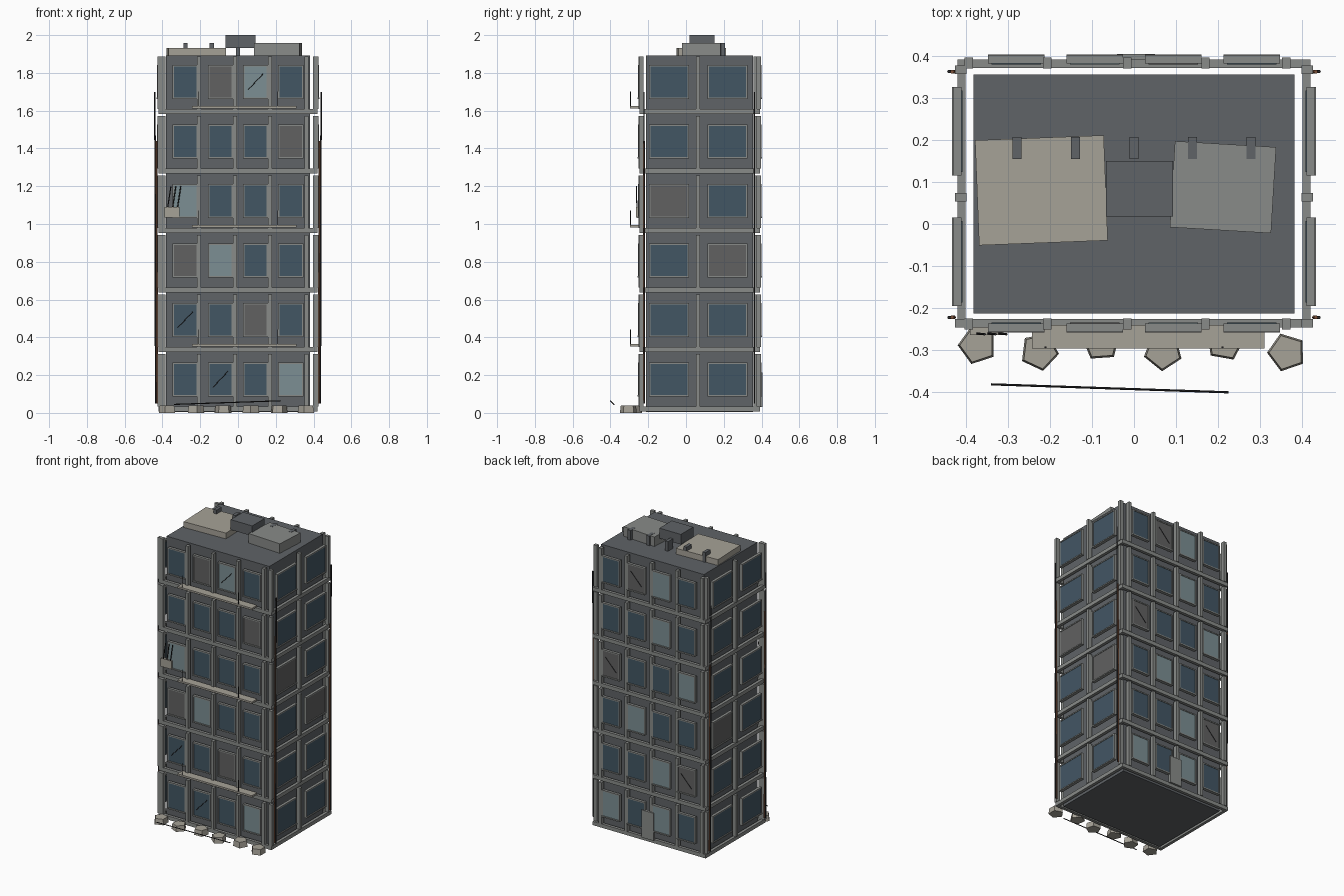
import bpy, bmesh
from math import radians, atan2, hypot
from mathutils import Matrix, Vector

if "Cube" in bpy.data.objects:
    bpy.data.objects.remove(bpy.data.objects["Cube"])

PAL = {
    "wall": (0.115, 0.125, 0.135), "concrete": (0.25, 0.26, 0.25), "tan": (0.38, 0.36, 0.31),
    "glass": (0.055, 0.093, 0.127), "pale": (0.2, 0.275, 0.295), "board": (0.12, 0.12, 0.12),
    "black": (0.02, 0.02, 0.022), "rust": (0.2, 0.08, 0.04),
}
mats, parts = {}, {}
for n, c in PAL.items():
    mats[n] = bpy.data.materials.new(n)
    mats[n].diffuse_color = (*c, 1)


def part(name, mat):
    return parts.setdefault(name, (bmesh.new(), mat))[0]


def box(name, mat, lo, hi, frame=Matrix(), rot=0.0):
    """Box between two corners, spun about its own z, inside a frame."""
    lo, hi = Vector(lo), Vector(hi)
    m = Matrix.Translation((lo + hi) / 2) @ Matrix.Rotation(radians(rot), 4, 'Z')
    bmesh.ops.create_cube(part(name, mat), size=1, matrix=frame @ m @ Matrix.Diagonal((*(hi - lo), 1)))


def rod(name, mat, a, b, r=0.003, frame=Matrix()):
    a, b = frame @ Vector(a), frame @ Vector(b)
    q = (b - a).to_track_quat('Z', 'Y').to_matrix().to_4x4()
    bmesh.ops.create_cone(part(name, mat), cap_ends=True, segments=6, radius1=r, radius2=r,
                          depth=(b - a).length, matrix=Matrix.Translation((a + b) / 2) @ q)


H = 0.315
FLOORS = 6

# Inner core
box("core", "wall", (-0.382, -0.213, 0.006), (0.382, 0.355, 1.893))


def face(out, origin):
    """Frame with local x along the wall, y outward, z up."""
    u = Vector((1, 0, 0)) if out[1] else Vector((0, 1, 0))
    o = Vector(out)
    m = Matrix((u, o, (0, 0, 1))).transposed().to_4x4()
    m.translation = origin
    return m


# Window codes per floor, ground up: d dark, p pale, b boarded, capital = cracked
LONG = [-0.28, -0.093, 0.093, 0.28]
LONG_P = [-0.393, -0.206, -0.016, 0.17, 0.362]
SIDE = [-0.09, 0.22]
SIDE_P = [-0.236, 0.064, 0.367]
FACES = [
    ("front", face((0, -1, 0), (0, -0.226, 0)), LONG, LONG_P, 0.118, (-0.42, 0.42),
     ["dDdp", "Ddbd", "bpdd", "pddd", "dddb", "dbPd"]),
    ("back", face((0, 1, 0), (0, 0.371, 0)), LONG, LONG_P, 0.118, (-0.42, 0.42),
     ["dpdp", "Bpdd", "ddpd", "pddB", "dpdd", "dpBd"]),
    ("right", face((1, 0, 0), (0.4, 0, 0)), SIDE, SIDE_P, 0.194, (-0.246, 0.391),
     ["dd", "dd", "db", "bd", "dd", "dd"]),
    ("left", face((-1, 0, 0), (-0.4, 0, 0)), SIDE, SIDE_P, 0.194, (-0.246, 0.391),
     ["dd", "dd", "db", "dd", "dd", "dd"]),
]
KIND = {"d": "glass", "p": "pale", "b": "board"}

for side, M, bays, posts, w, (u0, u1), codes in FACES:
    for k in range(FLOORS):
        z = k * H
        # Floor band and the pilasters standing on it
        box(side + "_floor_bands", "concrete", (u0, 0, z + 0.008), (u1, 0.02, z + 0.033), M)
        for p in posts:
            box(side + "_pilasters", "concrete", (p - 0.01, -0.002, z + 0.033),
                (p + 0.01, 0.025, z + 0.312), M)
        # Panes with surround
        z0, z1 = z + 0.095, z + 0.26
        for c, code in zip(bays, codes[k]):
            kind = KIND[code.lower()]
            a, b = c - w / 2, c + w / 2
            box(f"{side}_{kind}_panes", kind, (a, 0.008, z0), (b, 0.026, z1), M)
            nm, t = side + "_window_frames", 0.008
            box(nm, "concrete", (a - t, 0.01, z0), (a, 0.029, z1), M)
            box(nm, "concrete", (b, 0.01, z0), (b + t, 0.029, z1), M)
            box(nm, "concrete", (a - t, 0.01, z1), (b + t, 0.029, z1 + t), M)
            box(nm, "concrete", (a - t, 0.01, z0 - t), (b + t, 0.032, z0), M)
            if code.isupper():
                rod(side + "_cracks", "black", (c - 0.04, 0.027, z0 + 0.04),
                    (c + 0.04, 0.027, z1 - 0.04), 0.002, M)

# Back door
box("back_door", "concrete", (-0.04, 0.385, 0.03), (0.05, 0.404, 0.215))

# Front ledges with two thin posts each
for k in (1, 3, 5):
    z = k * H + 0.037
    box("ledges", "tan", (-0.243, -0.296, z), (0.31, -0.24, z + 0.012))
    for x in (-0.21, 0.21):
        rod("ledge_posts", "black", (x, -0.293, z + 0.01), (x, -0.293, z + 0.09), 0.0025)

# Broken slab with bent bars on the fourth floor
box("broken_slab", "tan", (-0.39, -0.264, 1.035), (-0.31, -0.245, 1.09))
for i in range(3):
    x = -0.375 + i * 0.026
    rod("broken_slab_bars", "black", (x, -0.26, 1.07), (x + 0.02, -0.262, 1.2), 0.003)

# Corner downpipes
for x in (-0.436, 0.436):
    s = 1 if x > 0 else -1
    for y in (-0.222, 0.362):
        rod("dark_pipes", "black", (x, y, 0.05), (x + 0.004 * s, y, 1.7), 0.004)
    rod("rusty_pipes", "rust", (x - 0.008 * s, -0.222, 0.05), (x - 0.004 * s, -0.222, 1.44), 0.005)
    rod("rusty_pipes", "rust", (x - 0.008 * s, 0.362, 0.05), (x - 0.004 * s, 0.362, 1.3), 0.005)

# Roof slabs, plant box and stub posts
box("roof_slab_left", "tan", (-0.373, -0.045, 1.893), (-0.067, 0.205, 1.932), rot=2.2)
box("roof_slab_right", "concrete", (0.091, -0.015, 1.893), (0.332, 0.19, 1.957), rot=-3.4)
box("roof_box", "wall", (-0.067, 0.018, 1.932), (0.093, 0.15, 2.0))
for i in range(5):
    x = -0.278 + i * 0.139
    box("roof_stubs", "wall", (x - 0.011, 0.154, 1.89), (x + 0.011, 0.207, 1.958))

# Rubble: five-sided chunks along the front
for i, y in enumerate((-0.288, -0.303, -0.28, -0.303, -0.28, -0.305)):
    m = Matrix.Translation((-0.372 + i * 0.147, y, 0.019)) @ Matrix.Rotation(radians(18 + 29 * i), 4, 'Z')
    bmesh.ops.create_cone(part("rubble", "tan"), cap_ends=True, segments=5, radius1=0.047,
                          radius2=0.042, depth=0.038, matrix=m)

# Fallen bar
rod("fallen_bar", "black", (-0.34, -0.381, 0.045), (0.225, -0.4, 0.064), 0.003)

# Turn the collected geometry into objects
for name, (bm, mat) in parts.items():
    bmesh.ops.recalc_face_normals(bm, faces=bm.faces)
    me = bpy.data.meshes.new(name)
    bm.to_mesh(me)
    bm.free()
    me.materials.append(mats[mat])
    bpy.context.collection.objects.link(bpy.data.objects.new(name, me))

for m in bpy.data.materials:
    if m.users and not m.is_grease_pencil:
        m.use_nodes = True
        m.node_tree.nodes["Principled BSDF"].inputs["Base Color"].default_value = m.diffuse_color
